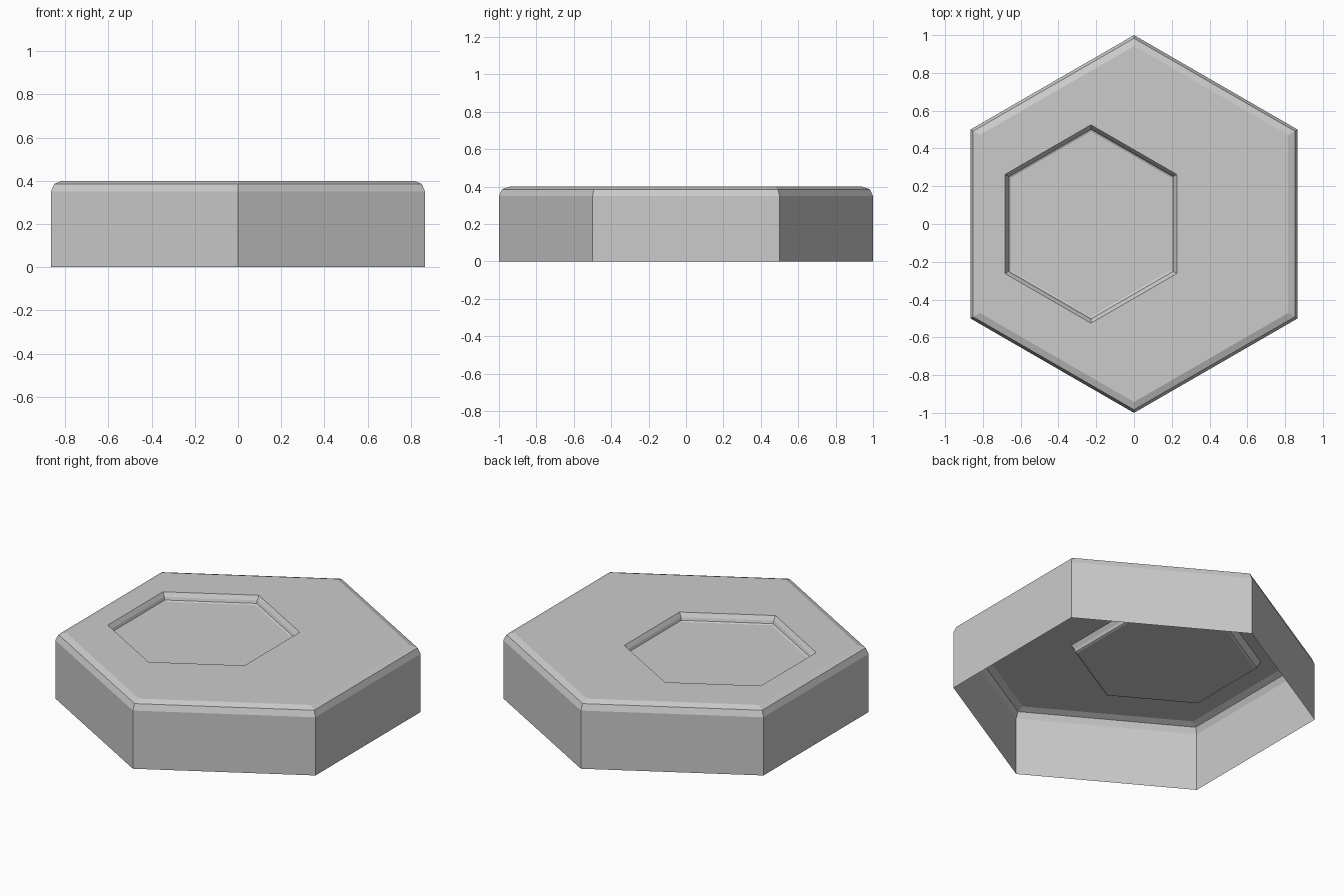
import bpy
import bmesh
from math import cos, sin, tau

cube = bpy.data.objects.get("Cube")
if cube:
    bpy.data.objects.remove(cube)

grey = bpy.data.materials.new("light_grey")
grey.use_nodes = True
colour = (0.6, 0.6, 0.6, 1)
grey.diffuse_color = colour
grey.node_tree.nodes["Principled BSDF"].inputs["Base Color"].default_value = colour

HEIGHT = 0.4
BEVEL = 0.05
MIDDLE = BEVEL * (1 - cos(tau / 8))   # inset of the bevel's middle edge
APOTHEM = cos(tau / 12)               # apothem of a hexagon of radius 1
POCKET_X = -0.228


def hexagon(bm, radius, z, x=0):
    """A pointed-to-the-back ring of six vertices."""
    angles = [tau / 12 + i * tau / 6 for i in range(6)]
    return [bm.verts.new((x + radius * cos(a), radius * sin(a), z)) for a in angles]


def join_rings(bm, rings):
    for low, high in zip(rings, rings[1:]):
        for i in range(6):
            j = (i + 1) % 6
            bm.faces.new((low[i], low[j], high[j], high[i]))


bm = bmesh.new()

# Outer walls with a two-step rounded upper edge, open underneath
outer = [hexagon(bm, 1 - inset / APOTHEM, z) for inset, z in (
    (0, 0), (0, HEIGHT - BEVEL), (MIDDLE, HEIGHT - MIDDLE), (BEVEL, HEIGHT))]
join_rings(bm, outer)

# Off-centre pocket with stepped sloping walls
pocket = [hexagon(bm, radius, HEIGHT - depth, POCKET_X) for radius, depth in (
    (0.525, 0), (0.508, 0.024), (0.502, 0.04), (0.49, 0.045))]

# Top surface around the pocket, then the pocket walls and floor
join_rings(bm, [outer[-1]] + pocket)
bm.faces.new(pocket[-1])

bm.normal_update()
mesh = bpy.data.meshes.new("hexagonal_tile")
bm.to_mesh(mesh)
bm.free()
mesh.materials.append(grey)
tile = bpy.data.objects.new("hexagonal_tile", mesh)
bpy.context.collection.objects.link(tile)
